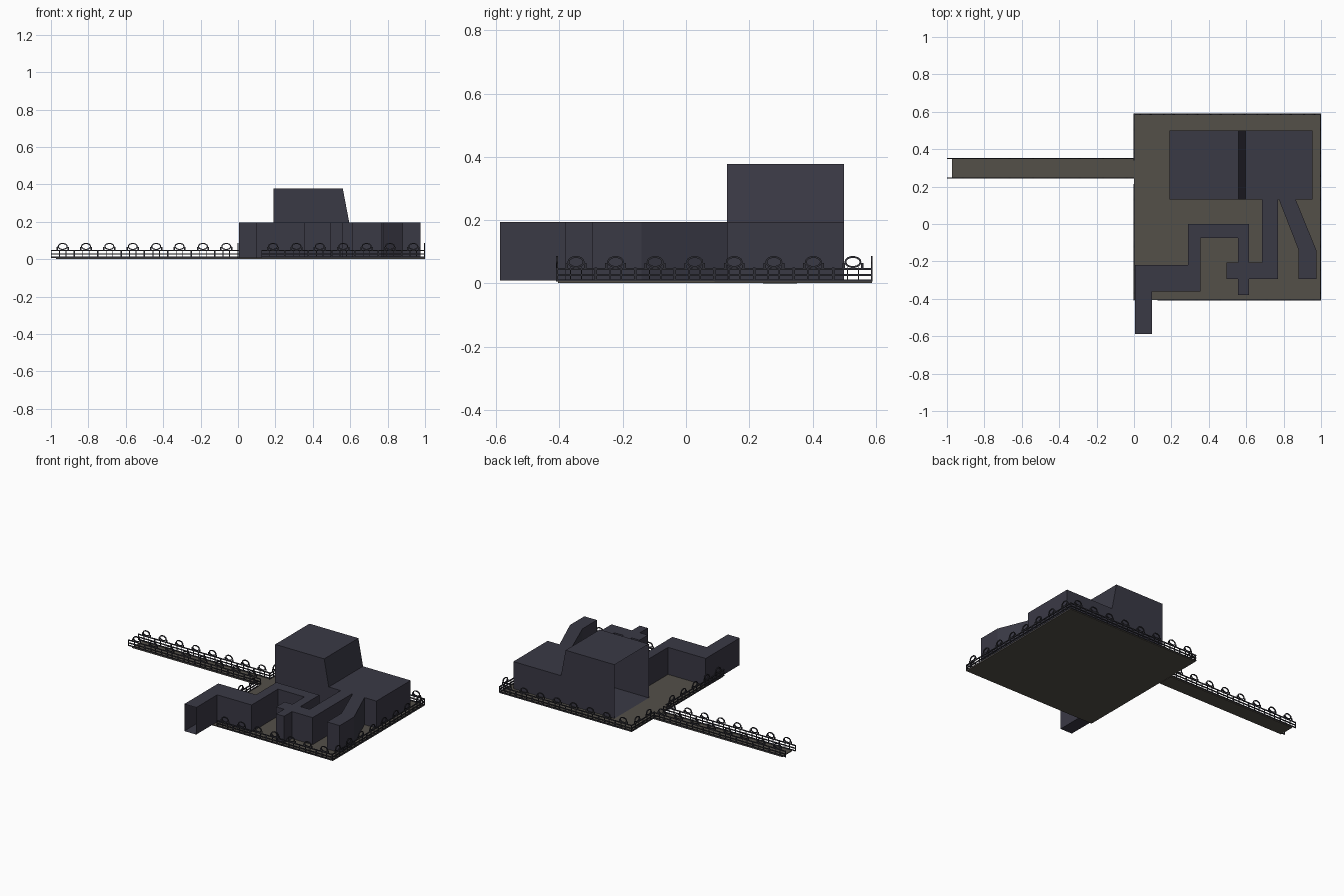
import bpy, bmesh, math
from mathutils import Matrix, Vector

if "Cube" in bpy.data.objects:
    bpy.data.objects.remove(bpy.data.objects["Cube"])


def material(name, rgb):
    m = bpy.data.materials.new(name)
    m.diffuse_color = (*rgb, 1)
    m.use_nodes = True
    m.node_tree.nodes["Principled BSDF"].inputs["Base Color"].default_value = m.diffuse_color
    return m


WALL = material("slate_wall", (0.042, 0.041, 0.060))
FLOOR = material("olive_grey_floor", (0.088, 0.080, 0.066))
RAIL = material("dark_railing", (0.030, 0.030, 0.039))


def finish(name, bm, mat):
    bmesh.ops.recalc_face_normals(bm, faces=bm.faces)
    me = bpy.data.meshes.new(name)
    bm.to_mesh(me)
    bm.free()
    me.materials.append(mat)
    ob = bpy.data.objects.new(name, me)
    bpy.context.collection.objects.link(ob)
    return ob


def add_box(bm, lo, hi, frame=Matrix()):
    lo, hi = Vector(lo), Vector(hi)
    m = frame @ Matrix.Translation((lo + hi) / 2) @ Matrix.Diagonal((*(hi - lo), 1))
    bmesh.ops.create_cube(bm, size=1, matrix=m)


def box(name, lo, hi, mat):
    bm = bmesh.new()
    add_box(bm, lo, hi)
    return finish(name, bm, mat)


def shell(name, outline, to3d, a, b, open_sides=()):
    """Hollow prism from a closed outline; listed sides stay open."""
    bm = bmesh.new()
    va = [bm.verts.new(to3d(p, a)) for p in outline]
    vb = [bm.verts.new(to3d(p, b)) for p in outline]
    bm.faces.new(va)
    bm.faces.new(vb)
    n = len(outline)
    for i in range(n):
        if i not in open_sides:
            j = (i + 1) % n
            bm.faces.new((va[i], va[j], vb[j], vb[i]))
    return finish(name, bm, WALL)


def plan(p, h):
    return (p[0], p[1], h)


def side(p, h):
    return (p[0], h, p[1])


# Floors
box("platform_floor", (0, -0.405, 0.002), (1, 0.587, 0.008), FLOOR)
box("walkway_floor", (-0.972, 0.243, 0), (0, 0.35, 0.006), FLOOR)

# Hall with raised, slope-ended section, open to the left
shell("main_hall", [(0.19, 0.01), (0.955, 0.01), (0.955, 0.195), (0.595, 0.195),
                    (0.56, 0.378), (0.19, 0.378)], side, 0.13, 0.5, (5,))

# Winding corridor, open at its front end
shell("winding_corridor", [
    (0.005, -0.587), (0.095, -0.587), (0.095, -0.36), (0.355, -0.36), (0.355, -0.075),
    (0.555, -0.075), (0.555, -0.205), (0.495, -0.205), (0.495, -0.295), (0.555, -0.295),
    (0.555, -0.38), (0.615, -0.38), (0.615, -0.295), (0.77, -0.295), (0.77, 0.13),
    (0.685, 0.13), (0.685, -0.205), (0.615, -0.205), (0.615, 0), (0.29, 0),
    (0.29, -0.22), (0.005, -0.22)], plan, 0.01, 0.195, (0, 14))

# Angled corridor
shell("angled_corridor", [(0.775, 0.13), (0.88, -0.14), (0.88, -0.295), (0.975, -0.295),
                          (0.975, -0.14), (0.865, 0.13)], plan, 0.01, 0.195, (5,))

STEP = 0.125


def add_ring(bm, frame, rx=0.027, rz=0.019, w=0.006, d=0.003, n=14):
    """Upright oval ring with square section."""
    loops = []
    for i in range(n):
        t = 2 * math.pi * i / n
        c, s = math.cos(t), math.sin(t)
        loops.append([bm.verts.new(frame @ Vector(((rx - k) * c, y, (rz - k) * s)))
                      for k, y in ((0, -d), (0, d), (w, d), (w, -d))])
    for i in range(n):
        p, q = loops[i], loops[(i + 1) % n]
        for k in range(4):
            m = (k + 1) % 4
            bm.faces.new((p[k], q[k], q[m], p[m]))


def railing(name, start, angle, count):
    """Row of railing modules: three bars, posts and an oval ring each."""
    bm = bmesh.new()
    base = Matrix.Translation(start) @ Matrix.Rotation(angle, 4, 'Z')
    length = count * STEP
    for z in (0.010, 0.027, 0.046):
        add_box(bm, (0, -0.003, z - 0.003), (length, 0.003, z + 0.003), base)
    for i in range(count):
        f = base @ Matrix.Translation((i * STEP, 0, 0))
        for x in (0.002, 0.045, 0.080, 0.123):
            add_box(bm, (x - 0.002, -0.002, 0.007), (x + 0.002, 0.002, 0.05), f)
        add_ring(bm, f @ Matrix.Translation((STEP / 2, 0, 0.068)))
        # ring side brackets
        for sx in (-1, 1):
            x = STEP / 2 + sx * 0.029
            add_box(bm, (x - 0.004, -0.002, 0.049), (x + 0.004, 0.002, 0.064), f)
    return finish(name, bm, RAIL)


# Railings around the platform and along the walkway
Q = math.pi / 2
railing("front_railing", (0.125, -0.407, 0), 0, 7)
railing("back_railing", (0, 0.587, 0), 0, 8)
railing("right_railing", (0.997, -0.41, 0), Q, 8)
railing("left_railing_front", (0, -0.41, 0), Q, 5)
railing("left_railing_back", (0, 0.34, 0), Q, 2)
railing("walkway_railing_front", (-1, 0.245, 0), 0, 8)
railing("walkway_railing_back", (-1, 0.35, 0), 0, 8)
